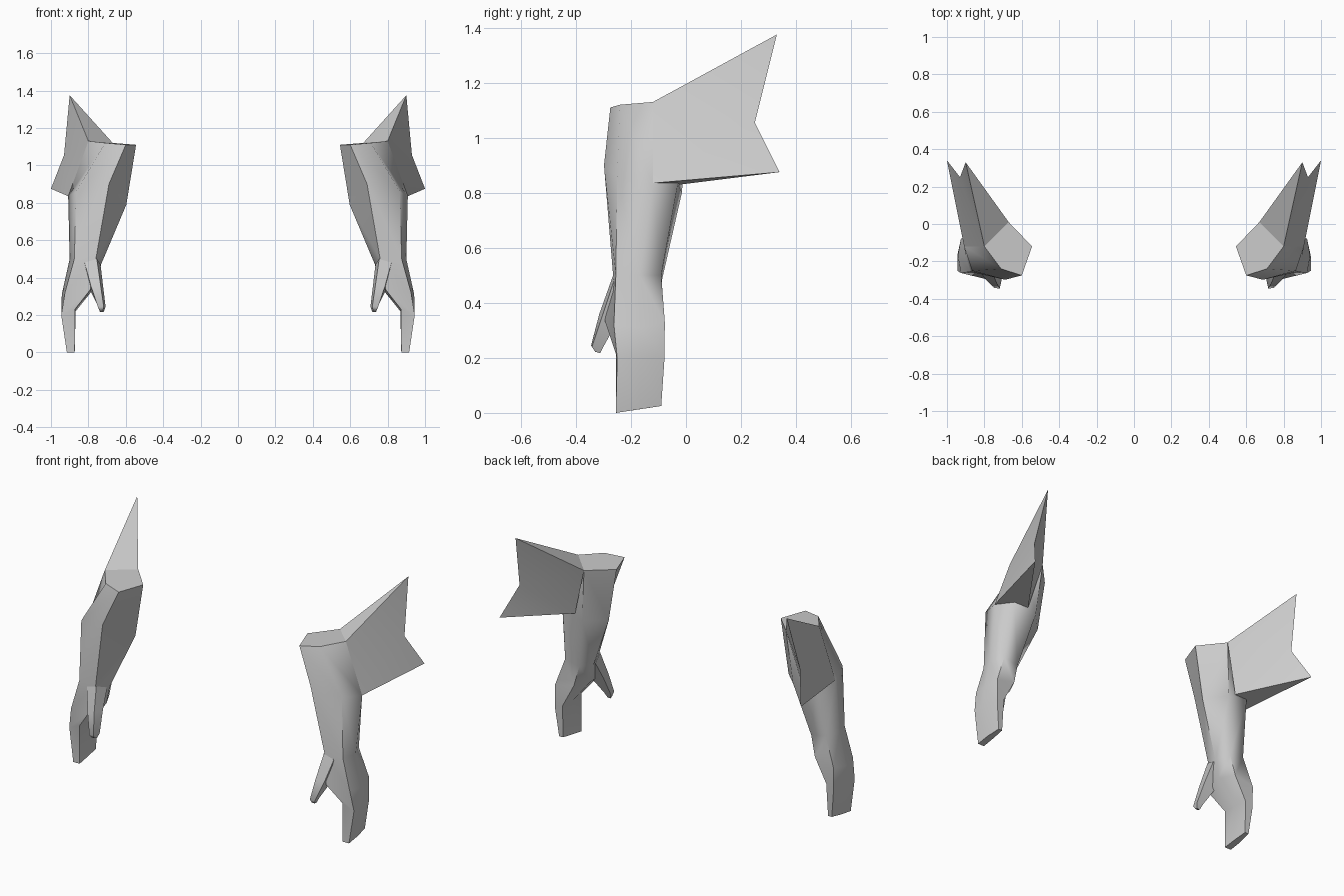
import bpy, bmesh

if "Cube" in bpy.data.objects:
    bpy.data.objects.remove(bpy.data.objects["Cube"])

grey = bpy.data.materials.new("plain grey")
grey.diffuse_color = (0.6, 0.6, 0.6, 1)
grey.use_nodes = True
grey.node_tree.nodes["Principled BSDF"].inputs["Base Color"].default_value = grey.diffuse_color


def finish(name, bm, angle):
    """Turn a bmesh into a mirrored, smooth shaded object."""
    bmesh.ops.recalc_face_normals(bm, faces=bm.faces)
    me = bpy.data.meshes.new(name)
    bm.to_mesh(me)
    bm.free()
    me.materials.append(grey)
    ob = bpy.data.objects.new(name, me)
    bpy.context.collection.objects.link(ob)
    bpy.ops.object.select_all(action='DESELECT')
    ob.select_set(True)
    bpy.context.view_layer.objects.active = ob
    bpy.ops.object.shade_smooth_by_angle(angle=angle)
    mirror = ob.modifiers.new("other side", 'MIRROR')
    mirror.use_mirror_merge = False
    return ob


def loft(name, rings, angle=1.05):
    """Skin a stack of rings and cap both ends."""
    bm = bmesh.new()
    rows = [[bm.verts.new(p) for p in ring] for ring in rings]
    n = len(rows[0])
    for a, b in zip(rows, rows[1:]):
        for i in range(n):
            j = (i + 1) % n
            bm.faces.new((a[i], a[j], b[j], b[i]))
    bm.faces.new(rows[0])
    bm.faces.new(rows[-1])
    return finish(name, bm, angle)


# Forearm and closed hand: inner, front inner, front outer, outer, back outer, back inner
loft("forearm_and_hand", [
    [(.545, -.12, 1.11), (.60, -.275, 1.11), (.71, -.24, 1.12),
     (.80, -.12, 1.13), (.74, -.05, 1.125), (.67, .01, 1.12)],
    [(.597, -.12, .79), (.69, -.298, .90), (.865, -.25, .86),
     (.908, -.12, .835), (.84, -.03, .83), (.70, -.015, .80)],
    [(.732, -.17, .47), (.76, -.265, .50), (.875, -.255, .50),
     (.90, -.17, .50), (.865, -.09, .50), (.77, -.088, .48)],
    [(.755, -.17, .36), (.79, -.295, .335), (.925, -.262, .32),
     (.942, -.17, .31), (.925, -.077, .33), (.80, -.08, .36)],
    [(.868, -.17, .22), (.872, -.255, .23), (.945, -.25, .20),
     (.945, -.17, .20), (.925, -.078, .20), (.875, -.08, .22)],
    [(.875, -.17, .013), (.873, -.255, 0), (.915, -.255, 0),
     (.915, -.17, .013), (.905, -.09, .025), (.88, -.09, .025)],
])

# Thumb
loft("thumb", [
    [(.735, -.19, .47), (.755, -.265, .50), (.82, -.262, .48), (.82, -.19, .45)],
    [(.722, -.25, .36), (.735, -.315, .36), (.785, -.305, .35), (.79, -.25, .33)],
    [(.708, -.30, .245), (.718, -.345, .245), (.748, -.342, .24), (.75, -.295, .25)],
    [(.718, -.312, .217), (.722, -.33, .222), (.738, -.33, .222), (.738, -.312, .217)],
])

# Swept notched fin, thick at the arm and tapering to a thin back edge
bm = bmesh.new()
top_out, top_in, low_out, low_in, tip, notch, low_tip = [bm.verts.new(p) for p in (
    (.80, -.12, 1.13), (.67, .01, 1.12), (.908, -.12, .835), (.75, -.02, .83),
    (.90, .33, 1.375), (.93, .25, 1.055), (1.0, .34, .875))]
for f in ((top_out, tip, notch), (top_out, notch, low_out), (low_out, notch, low_tip),
          (top_in, tip, notch), (top_in, notch, low_in), (low_in, notch, low_tip),
          (top_out, top_in, tip), (low_out, low_in, low_tip),
          (top_out, top_in, low_in, low_out)):
    bm.faces.new(f)
finish("fin", bm, 0.9)
